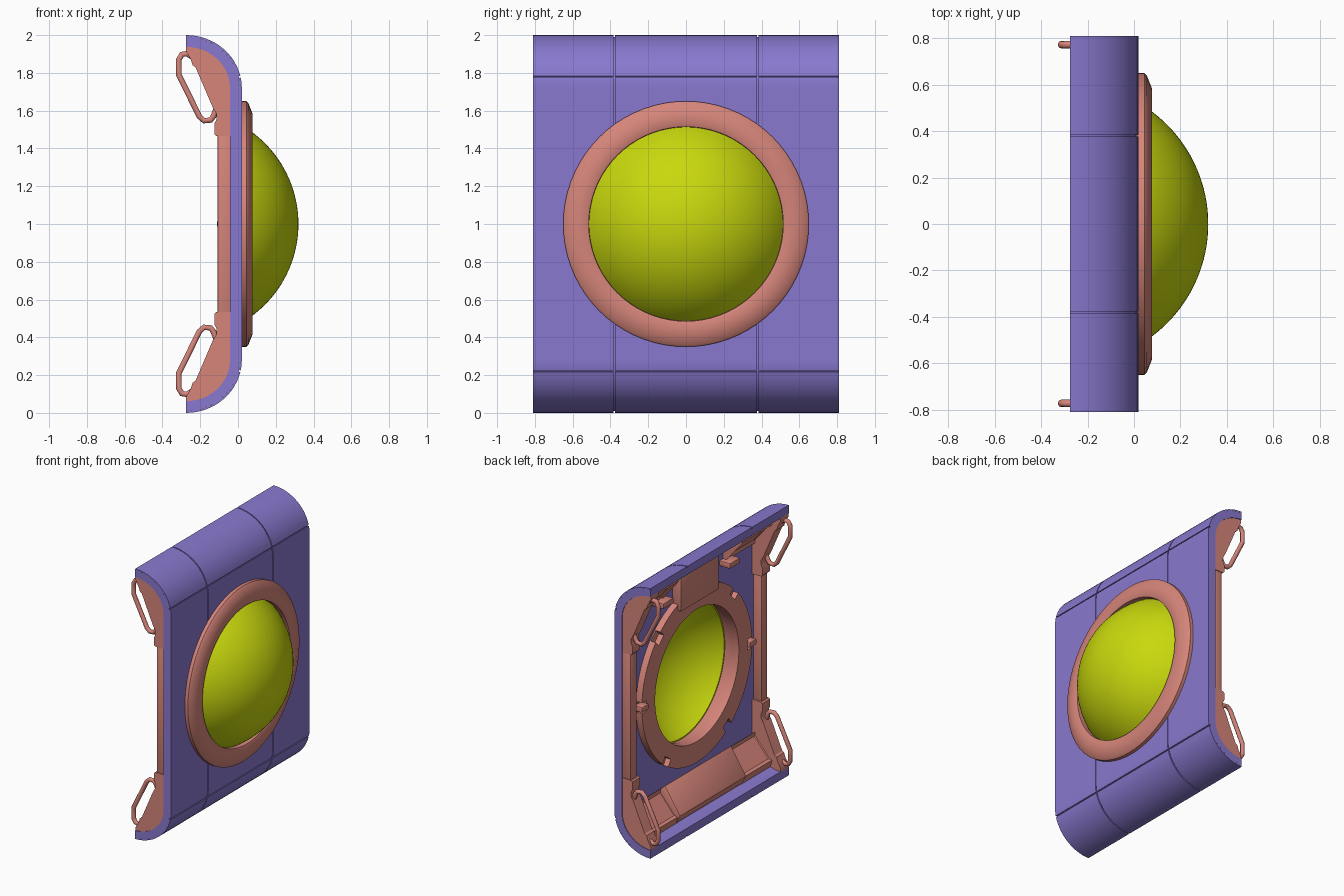
import bpy, bmesh, math
from mathutils import Matrix, Vector

if "Cube" in bpy.data.objects:
    bpy.data.objects.remove(bpy.data.objects["Cube"])


def material(name, rgb):
    m = bpy.data.materials.new(name)
    m.use_nodes = True
    m.diffuse_color = (*rgb, 1)
    m.node_tree.nodes["Principled BSDF"].inputs["Base Color"].default_value = (*rgb, 1)
    return m


PURPLE = material("purple", (0.25, 0.19, 0.62))
SALMON = material("salmon", (0.67, 0.235, 0.195))
LIME = material("lime", (0.58, 0.69, 0.004))


def finish(name, bm, mat):
    bmesh.ops.recalc_face_normals(bm, faces=bm.faces)
    mesh = bpy.data.meshes.new(name)
    bm.to_mesh(mesh)
    bm.free()
    mesh.materials.append(mat)
    mesh.shade_smooth()
    mesh.set_sharp_from_angle(angle=math.radians(30))
    obj = bpy.data.objects.new(name, mesh)
    bpy.context.collection.objects.link(obj)
    return obj


def bake(obj):
    # Replace the object's mesh by its evaluated result
    graph = bpy.context.evaluated_depsgraph_get()
    mesh = bpy.data.meshes.new_from_object(obj.evaluated_get(graph))
    obj.modifiers.clear()
    obj.data = mesh
    mesh.shade_smooth()
    mesh.set_sharp_from_angle(angle=math.radians(30))


def cut(obj, cutter):
    mod = obj.modifiers.new("cut", 'BOOLEAN')
    mod.operation, mod.solver, mod.object = 'DIFFERENCE', 'EXACT', cutter
    cutter.hide_render = True
    bake(obj)


def extrude(name, profile, y0, y1, mat, recess=False, bevel=0):
    # Sweep an xz outline along y
    bm = bmesh.new()
    face = bm.faces.new([bm.verts.new((x, y0, z)) for x, z in profile])
    new = bmesh.ops.extrude_face_region(bm, geom=[face])["geom"]
    bmesh.ops.translate(bm, vec=(0, y1 - y0, 0), verts=[v for v in new if isinstance(v, bmesh.types.BMVert)])
    bmesh.ops.recalc_face_normals(bm, faces=bm.faces)
    if recess:
        slope = [f for f in bm.faces if f.normal.x < -0.5 and abs(f.normal.z) > 0.4]
        bmesh.ops.inset_individual(bm, faces=slope, thickness=0.03, depth=-0.02)
    obj = finish(name, bm, mat)
    if bevel:
        mod = obj.modifiers.new("bevel", 'BEVEL')
        mod.width, mod.segments = bevel, 2
        bake(obj)
    return obj


def box(name, x, y, z, mat=SALMON, bevel=0.006):
    return extrude(name, [(x[0], z[0]), (x[1], z[0]), (x[1], z[1]), (x[0], z[1])], y[0], y[1], mat, bevel=bevel)


def lathe(name, profile, mat, steps=72):
    # Spin a closed (x, radius) outline about the dome axis
    bm = bmesh.new()
    rings = [[bm.verts.new((x, r * math.cos(a), 1 + r * math.sin(a))) for x, r in profile]
             for a in (math.tau * i / steps for i in range(steps))]
    n = len(profile)
    for i in range(steps):
        p, q = rings[i], rings[(i + 1) % steps]
        for j in range(n):
            k = (j + 1) % n
            bm.faces.new((p[j], p[k], q[k], q[j]))
    bmesh.ops.remove_doubles(bm, verts=bm.verts, dist=0.0005)
    return finish(name, bm, mat)


def arc(d, t0=0, t1=math.pi / 2, n=14):
    # Upper rounded corner of the panel, inset by d
    ts = [t0 + (t1 - t0) * i / n for i in range(n + 1)]
    return [(-0.275 + (0.295 - d) * math.cos(t), 1.72 + (0.28 - d) * math.sin(t)) for t in ts]


def flip(points):
    return [(x, 2 - z) for x, z in points]


def c_shape(d, t=math.pi / 2):
    # Full run from the lower to the upper end
    return flip(arc(d, 0, t))[::-1] + arc(d, 0, t)


# Curved panel: backing shell with outer plates separated by fine grooves
WALL, SKIN = 0.062, 0.01
hole = lathe("hole_cutter", [(-0.2, 0.0002), (-0.2, 0.545), (0.2, 0.545), (0.2, 0.0002)], PURPLE)
shell = extrude("panel_shell", c_shape(SKIN) + c_shape(WALL)[::-1], -0.81, 0.81, PURPLE)
cut(shell, hole)
for side, y0, y1 in (("right", -0.81, -0.384), ("middle", -0.376, 0.376), ("left", 0.384, 0.81)):
    plate = extrude(f"panel_plate_{side}", c_shape(0, 0.2) + c_shape(SKIN, 0.2)[::-1], y0, y1, PURPLE)
    cut(plate, hole)
    corner = arc(0, 0.23) + arc(SKIN, 0.23)[::-1]
    extrude(f"upper_corner_{side}", corner, y0, y1, PURPLE)
    extrude(f"lower_corner_{side}", flip(corner), y0, y1, PURPLE)
bpy.data.objects.remove(hole)

# Dome shell
def cap(radius, centre, n=20):
    edge = math.acos((0.035 - centre) / radius)
    return [(centre + radius * math.cos(edge * i / n), max(radius * math.sin(edge * i / n), 0.0001))
            for i in range(n + 1)]


lathe("dome", cap(0.605, -0.285) + cap(0.59, -0.285)[::-1], LIME)

# Front trim ring
lathe("front_ring", [(0.015, 0.65), (0.045, 0.65), (0.055, 0.64), (0.077, 0.585), (0.077, 0.535),
                     (0.07, 0.515), (0.015, 0.512)], SALMON)

# Rear mounting ring with notched rim
rear = lathe("rear_ring", [(-0.09, 0.49), (-0.09, 0.645), (-0.038, 0.645), (-0.038, 0.54),
                           (0.035, 0.54), (0.035, 0.505), (-0.02, 0.49)], SALMON)
bm = bmesh.new()
for deg in (0, 45, 135, 180, 235, 305):
    spot = Matrix.Translation((0, 0, 1)) @ Matrix.Rotation(math.radians(deg), 4, 'X')
    bmesh.ops.create_cube(bm, matrix=spot @ Matrix.Translation((-0.08, 0.64, 0)) @ Matrix.Diagonal((0.06, 0.1, 0.08, 1)))
notches = finish("notch_cutter", bm, SALMON)
cut(rear, notches)
bpy.data.objects.remove(notches)
box("ring_hanger", (-0.115, -0.035), (-0.22, 0.22), (1.56, 1.86))
for s in (-1, 1):
    ys = sorted((s * 0.59, s * 0.67))
    box("ring_latch", (-0.11, -0.04), ys, (0.98, 1.02))
    ys = sorted((s * 0.33, s * 0.45))
    box("upper_clip", (-0.13, -0.04), ys, (1.67, 1.71))


# Sloped inner housings, along the top and bottom corners
def housing(lift):
    back = arc(WALL - 0.004, 0, 1.2, 10)
    return back + [(-0.205 - lift * 0.6, 1.87 - lift * 0.3), (-0.065 - lift, 1.70 - lift)]


for level, place in (("upper", lambda p: p), ("lower", flip)):
    for s in (-1, 1):
        ys = sorted((s * 0.37, s * 0.73))
        extrude(f"{level}_side_housing", place(housing(0)), *ys, SALMON, recess=True)
    if level == "lower":
        extrude("lower_middle_housing", place(housing(0.035)), -0.39, 0.39, SALMON, bevel=0.012)

# End frames: corner brackets, sockets, rails and wire handles
bracket = arc(WALL - 0.002) + [(-0.275, 1.915), (-0.25, 1.87), (-0.24, 1.84), (-0.225, 1.83),
                               (-0.135, 1.62), (-0.115, 1.585), (-0.115, 1.55), (-0.125, 1.53),
                               (-0.125, 1.475), (-0.115, 1.465), (-0.038, 1.465)]
wire = [(-0.22, 1.87), (-0.27, 1.902), (-0.297, 1.898), (-0.313, 1.87), (-0.313, 1.79),
        (-0.205, 1.57), (-0.18, 1.547), (-0.145, 1.55), (-0.13, 1.57), (-0.115, 1.61)]


def handle(name, points, y):
    curve = bpy.data.curves.new(name, 'CURVE')
    curve.dimensions, curve.bevel_depth, curve.bevel_resolution = '3D', 0.016, 3
    spline = curve.splines.new('POLY')
    spline.points.add(len(points) - 1)
    for p, (x, z) in zip(spline.points, points):
        p.co = (x, y, z, 1)
    temp = bpy.data.objects.new(name + "_path", curve)
    bpy.context.collection.objects.link(temp)
    mesh = bpy.data.meshes.new_from_object(temp.evaluated_get(bpy.context.evaluated_depsgraph_get()))
    bpy.data.objects.remove(temp)
    mesh.materials.clear()
    mesh.materials.append(SALMON)
    mesh.shade_smooth()
    bpy.context.collection.objects.link(bpy.data.objects.new(name, mesh))


for side, s in (("right", -1), ("left", 1)):
    ys = sorted((s * 0.715, s * 0.805))
    box(f"{side}_rail", (-0.108, -0.036), sorted((s * 0.73, s * 0.8)), (0.5, 1.5))
    for level, place in (("upper", lambda p: p), ("lower", flip)):
        extrude(f"{side}_{level}_bracket", place(bracket), *ys, SALMON)
        handle(f"{side}_{level}_handle", place(wire), s * 0.773)
